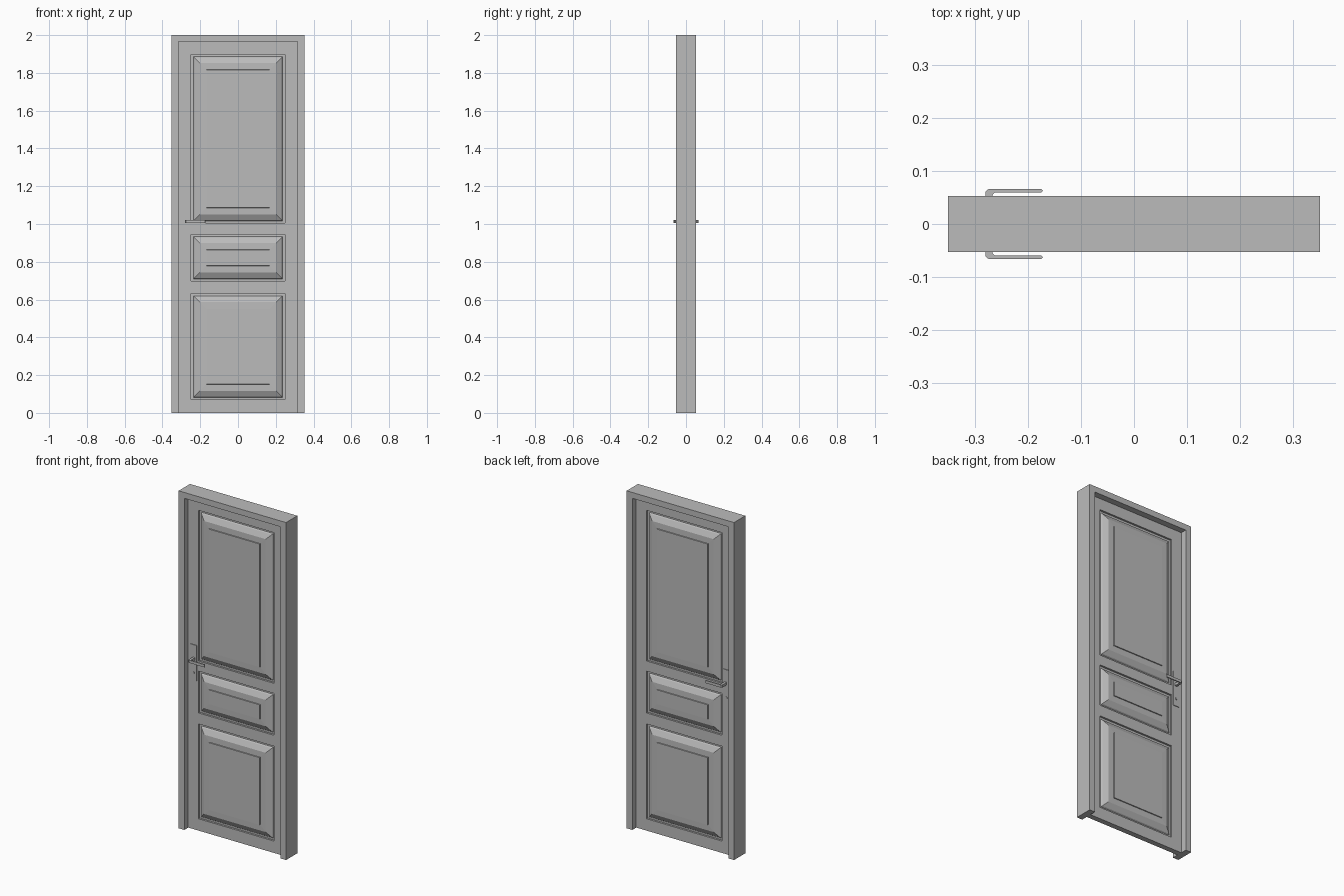
import bpy
import bmesh
from mathutils import Vector

cube = bpy.data.objects.get("Cube")
if cube:
    bpy.data.objects.remove(cube, do_unlink=True)

grey = bpy.data.materials.new("plain grey")
grey.use_nodes = True
GREY = (0.5, 0.5, 0.5, 1)
grey.diffuse_color = GREY
grey.node_tree.nodes["Principled BSDF"].inputs["Base Color"].default_value = GREY

LEAF = 0.016       # half thickness of the leaf
DEPTH = 0.053      # half depth of the frame
HALF = 0.352       # half width of the frame
INNER = 0.315      # half width of the frame opening
HEAD = 1.965       # underside of the frame head
PANEL = 0.248      # half width of the panel openings
OPENINGS = [("lower", 0.07, 0.632), ("middle", 0.697, 0.945), ("upper", 1.005, 1.898)]


def finish(name, bm):
    bmesh.ops.recalc_face_normals(bm, faces=bm.faces)
    mesh = bpy.data.meshes.new(name)
    bm.to_mesh(mesh)
    bm.free()
    obj = bpy.data.objects.new(name, mesh)
    mesh.materials.append(grey)
    bpy.context.collection.objects.link(obj)
    return obj


def box(name, x0, x1, y0, y1, z0, z1):
    bm = bmesh.new()
    bmesh.ops.create_cube(bm, size=1)
    lo, hi = Vector((x0, y0, z0)), Vector((x1, y1, z1))
    for v in bm.verts:
        v.co = (lo + hi) / 2 + v.co * (hi - lo)
    return finish(name, bm)


def prism(name, outline, axis, a, b):
    """Extrude a 2D outline from a to b along the y or z axis."""
    bm = bmesh.new()
    place = (lambda p, t: (p[0], t, p[1])) if axis == "y" else (lambda p, t: (p[0], p[1], t))
    face = bm.faces.new([bm.verts.new(place(p, a)) for p in outline])
    new = bmesh.ops.extrude_face_region(bm, geom=[face])["geom"]
    shift = Vector(place((0, 0), b - a))
    bmesh.ops.translate(bm, vec=shift, verts=[g for g in new if isinstance(g, bmesh.types.BMVert)])
    return finish(name, bm)


def raised_panel(name, z0, z1):
    """Nested rectangles: groove, steep bevel, flat border, raised field."""
    steps = [(0, 0.005), (0.012, 0.006), (0.017, 0.013), (0.046, 0.029),
             (0.081, 0.03), (0.082, 0.035)]
    bm = bmesh.new()
    for side in (-1, 1):
        previous = None
        for inset, y in steps:
            w = PANEL - inset
            ring = [bm.verts.new((x, side * y, z)) for x, z in (
                (-w, z0 + inset), (w, z0 + inset), (w, z1 - inset), (-w, z1 - inset))]
            if previous:
                for i in range(4):
                    j = (i + 1) % 4
                    bm.faces.new((previous[i], previous[j], ring[j], ring[i]))
            previous = ring
        bm.faces.new(previous)
    # join front and back around the rim
    rim = [e for e in bm.edges if e.is_boundary]
    bmesh.ops.bridge_loops(bm, edges=rim)
    return finish(name, bm)


# Door frame, open at the floor
prism("door_frame", [(-HALF, 0), (-INNER, 0), (-INNER, HEAD), (INNER, HEAD),
                     (INNER, 0), (HALF, 0), (HALF, 2), (-HALF, 2)], "y", -DEPTH, DEPTH)

# Stiles and rails of the leaf
for name, s in (("left_stile", 1), ("right_stile", -1)):
    xs = sorted((s * PANEL, s * INNER))
    box(name, *xs, -LEAF, LEAF, 0, HEAD)
edges = [0] + [z for _, a, b in OPENINGS for z in (a, b)] + [HEAD]
for i, name in enumerate(("bottom_rail", "lower_rail", "lock_rail", "top_rail")):
    box(name, -PANEL, PANEL, -LEAF, LEAF, edges[2 * i], edges[2 * i + 1])

# Raised panels
for name, z0, z1 in OPENINGS:
    raised_panel(name + "_panel", z0, z1)

# Handles on both sides
for name, s in (("front", -1), ("back", 1)):
    ys = sorted((s * LEAF, s * (LEAF + 0.004)))
    box(name + "_handle_plate", -0.297, -0.259, *ys, 0.885, 1.095)
    # lever with a bent neck, seen as an outline from above
    outline = [(-0.281, 0.018), (-0.267, 0.018), (-0.267, 0.056), (-0.263, 0.06),
               (-0.175, 0.06), (-0.172, 0.063), (-0.175, 0.066), (-0.275, 0.066), (-0.281, 0.061)]
    prism(name + "_lever", [(x, s * y) for x, y in outline], "z", 1.006, 1.022)
    # key cylinder
    bm = bmesh.new()
    bmesh.ops.create_cone(bm, cap_ends=True, segments=16, radius1=0.007, radius2=0.007, depth=0.003)
    for v in bm.verts:
        v.co = (v.co.x - 0.278, s * (LEAF + 0.005) + v.co.z, v.co.y + 0.93)
    finish(name + "_key_cylinder", bm)
